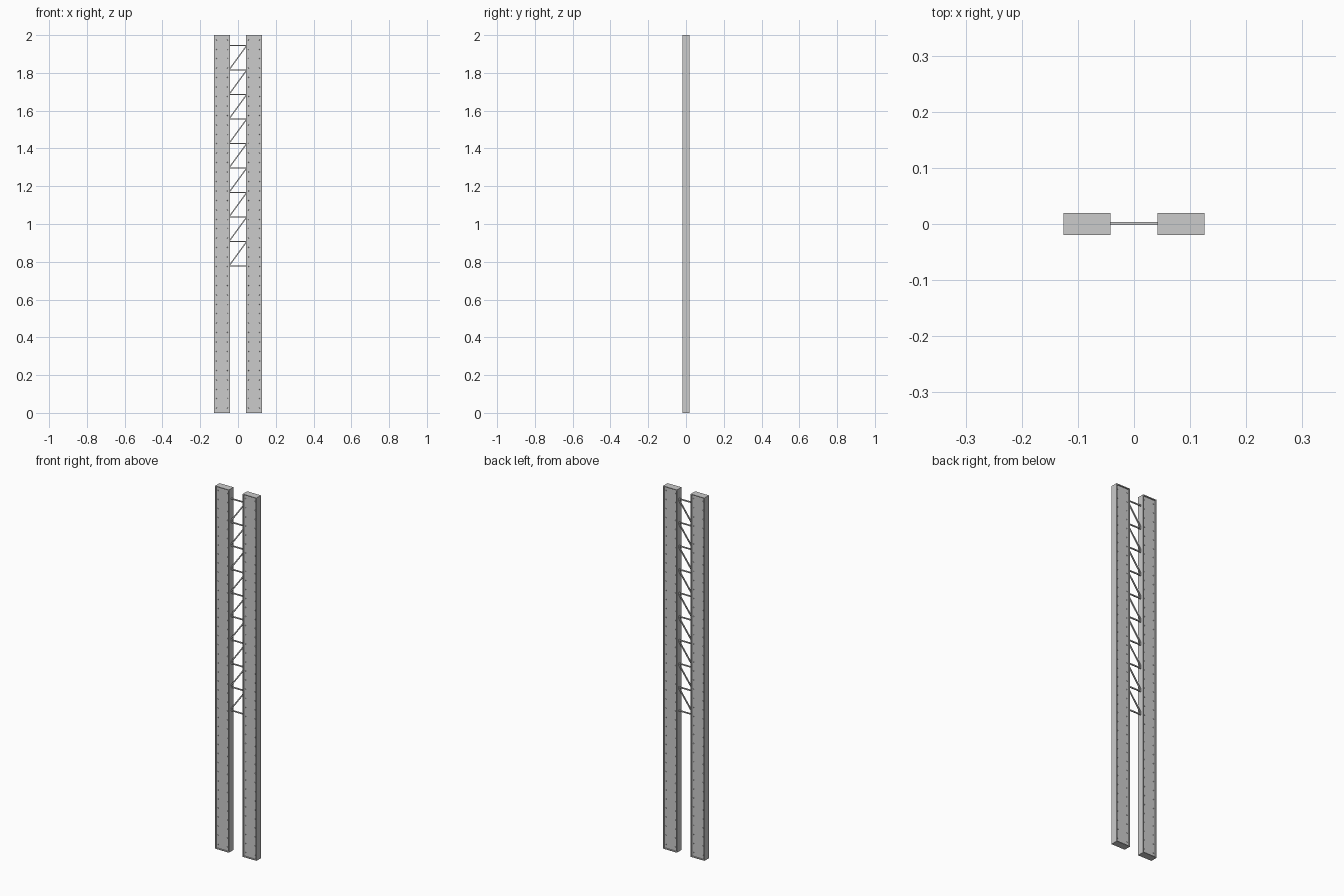
import bpy, bmesh, math
from mathutils import Matrix, Vector

if "Cube" in bpy.data.objects:
    bpy.data.objects.remove(bpy.data.objects["Cube"])

H = 2.0
X_IN, X_OUT, HALF_Y = 0.042, 0.126, 0.0195
RIM, RECESS = 0.006, 0.007


def finish(bm, name):
    bmesh.ops.recalc_face_normals(bm, faces=bm.faces)
    mesh = bpy.data.meshes.new(name)
    bm.to_mesh(mesh)
    bm.free()
    obj = bpy.data.objects.new(name, mesh)
    bpy.context.collection.objects.link(obj)
    return obj


def column(side, name):
    bm = bmesh.new()
    cx = side * (X_IN + X_OUT) / 2
    width = X_OUT - X_IN
    bmesh.ops.create_cube(bm, size=1, matrix=Matrix.Translation((cx, 0, H / 2))
                          @ Matrix.Diagonal((width, 2 * HALF_Y, H, 1)))
    # sunken panel on front and back
    bm.normal_update()
    panels = [f for f in bm.faces if abs(f.normal.y) > 0.9]
    for f in panels:
        n = f.normal.copy()
        bmesh.ops.inset_region(bm, faces=[f], thickness=RIM)
        inner = bmesh.ops.extrude_discrete_faces(bm, faces=[f])["faces"]
        verts = {v for face in inner for v in face.verts}
        bmesh.ops.translate(bm, verts=list(verts), vec=-n * RECESS)
    return finish(bm, name)


def rivets(side, name):
    # rows of small rivets along both edges of each panel
    bm = bmesh.new()
    cx = side * (X_IN + X_OUT) / 2
    dx = (X_OUT - X_IN) / 2 - RIM - 0.007
    count = 40
    for face in (-1, 1):
        for edge in (-1, 1):
            for i in range(count):
                z = 0.025 + i * (H - 0.05) / (count - 1)
                y = face * (HALF_Y - RECESS + 0.0008)
                bmesh.ops.create_cone(
                    bm, cap_ends=True, segments=8,
                    radius1=0.003, radius2=0.002, depth=0.0024,
                    matrix=Matrix.Translation((cx + edge * dx, y, z))
                    @ Matrix.Rotation(face * -math.pi / 2, 4, 'X'))
    return finish(bm, name)


def bar(a, b, name, t=0.006):
    a, b = Vector(a), Vector(b)
    d = b - a
    bm = bmesh.new()
    angle = math.atan2(d.z, d.x)
    bmesh.ops.create_cube(bm, size=1, matrix=Matrix.Translation((a + b) / 2)
                          @ Matrix.Rotation(-angle, 4, 'Y')
                          @ Matrix.Diagonal((d.length, t, t, 1)))
    return finish(bm, name)


# two riveted columns
for s, label in ((-1, "left"), (1, "right")):
    column(s, label + "_column")
    rivets(s, label + "_rivets")

# lacing between the columns
Z0, STEP, Y = 0.777, 0.1297, 0.001
for i in range(10):
    z = Z0 + i * STEP
    bar((-X_IN - 0.002, Y, z), (X_IN + 0.002, Y, z), f"cross_bar_{i}")
    if i < 9:
        bar((-X_IN - 0.002, Y, z + 0.006), (X_IN + 0.002, Y, z + STEP - 0.003),
            f"diagonal_bar_{i}")
